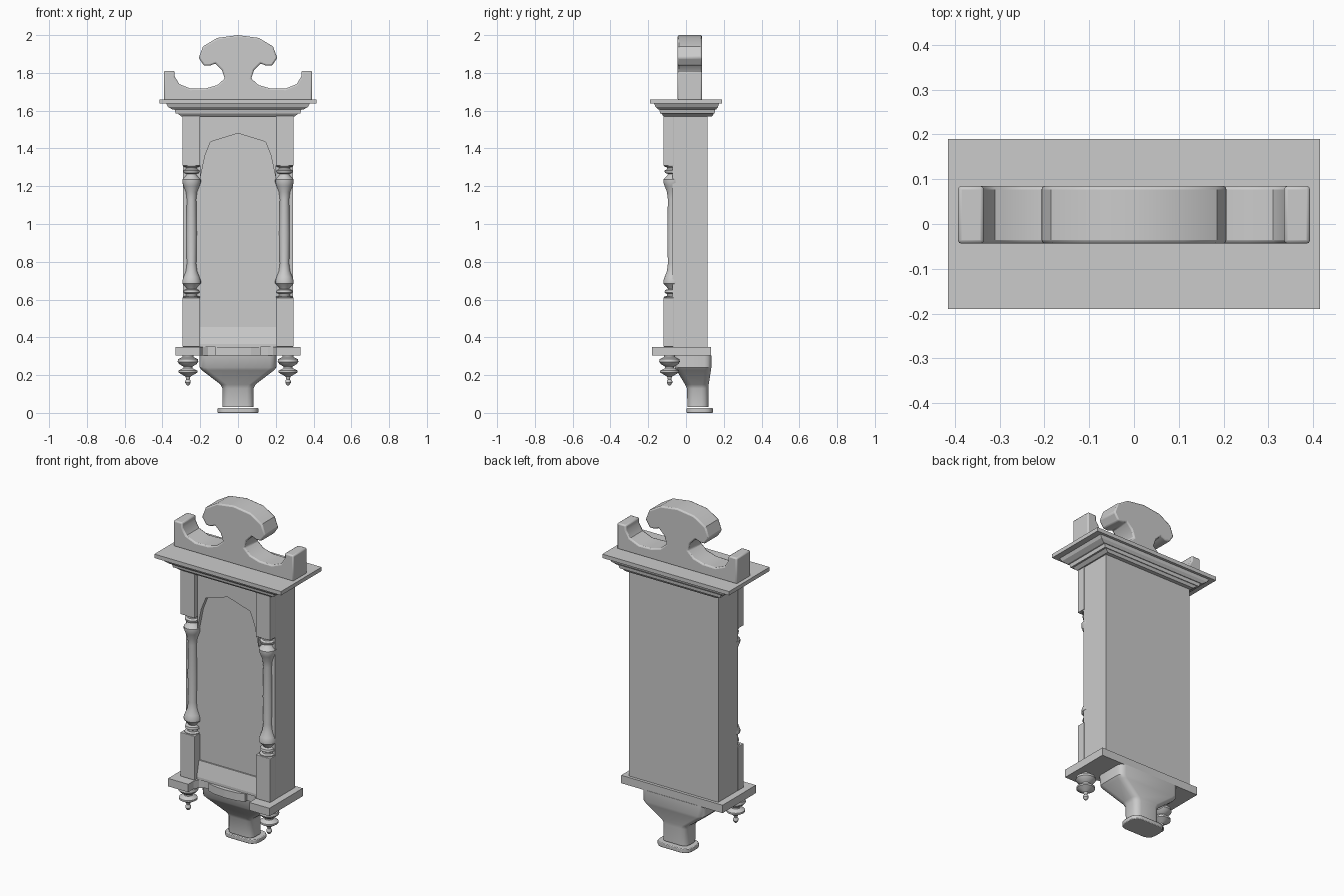
import bpy, bmesh, math

if "Cube" in bpy.data.objects:
    bpy.data.objects.remove(bpy.data.objects["Cube"])


def finish(name, bm, smooth=False, bevel=0):
    bmesh.ops.recalc_face_normals(bm, faces=bm.faces[:])
    me = bpy.data.meshes.new(name)
    bm.to_mesh(me)
    bm.free()
    ob = bpy.data.objects.new(name, me)
    bpy.context.collection.objects.link(ob)
    if bevel:
        m = ob.modifiers.new("bevel", 'BEVEL')
        m.width, m.segments, m.limit_method = bevel, 2, 'ANGLE'
        m.angle_limit = math.radians(40)
    if smooth:
        bpy.context.view_layer.objects.active = ob
        ob.select_set(True)
        bpy.ops.object.shade_smooth_by_angle(angle=math.radians(35))
        ob.select_set(False)
    return ob


def loft(name, rings, **kw):
    """Skin a list of equal-length point loops and cap both ends."""
    bm = bmesh.new()
    vs = [[bm.verts.new(p) for p in r] for r in rings]
    n = len(vs[0])
    for a, b in zip(vs, vs[1:]):
        for i in range(n):
            bm.faces.new((a[i], a[(i + 1) % n], b[(i + 1) % n], b[i]))
    bm.faces.new(vs[0])
    bm.faces.new(vs[-1])
    return finish(name, bm, **kw)


def rect(x0, x1, y0, y1, z, c=0):
    """Rectangle loop, with optional rounded corners of size c."""
    if not c:
        return [(x0, y0, z), (x1, y0, z), (x1, y1, z), (x0, y1, z)]
    pts = []
    for cx, cy, a in ((x1 - c, y1 - c, 0), (x0 + c, y1 - c, 90),
                      (x0 + c, y0 + c, 180), (x1 - c, y0 + c, 270)):
        for k in range(4):
            t = math.radians(a + 30 * k)
            pts.append((cx + c * math.cos(t), cy + c * math.sin(t), z))
    return pts


def box(name, x0, x1, y0, y1, z0, z1, **kw):
    return loft(name, [rect(x0, x1, y0, y1, z) for z in (z0, z1)], **kw)


def turned(name, x, y, profile, n=20):
    """Lathe a (radius, z) profile about a vertical axis."""
    return loft(name, [[(x + r * math.cos(2 * math.pi * i / n),
                         y + r * math.sin(2 * math.pi * i / n), z)
                        for i in range(n)] for r, z in profile], smooth=True)


def mirrored(half):
    """Complete a half profile that begins on the centre line."""
    return half + [(-x, v) for x, v in reversed(half) if x > 0]


def plate(name, pts, y0, y1, **kw):
    return loft(name, [[(x, y, z) for x, z in pts] for y in (y0, y1)], **kw)


# Case
box("case", -.292, .292, -.072, .115, .35, 1.575)

# Arched front board and sloping sill
arch = [(0, 1.48), (.145, 1.435), (.175, 1.36), (.2, 1.24), (.2, 1.575)]
plate("arch_board", mirrored(arch), -.095, -.07)
loft("sill", [[(x, -.07, .35), (x, -.10, .35), (x, -.10, .365), (x, -.08, .455),
               (x, -.07, .455)] for x in (-.2, .2)])

# Stepped cornice: (height, inset)
steps = [(1.57, .115), (1.585, .095), (1.585, .085), (1.605, .08), (1.605, .07),
         (1.62, .045), (1.637, .035), (1.637, 0), (1.66, 0)]
loft("cornice", [rect(d - .415, .415 - d, -.19 + .62 * d, .19 - .45 * d, z)
                 for z, d in steps])

# Scrolled pediment
crest = [(0, 2.0), (.11, 1.985), (.185, 1.94), (.208, 1.88), (.18, 1.838),
         (.15, 1.838), (.12, 1.85), (.085, 1.815), (.07, 1.77), (.11, 1.735),
         (.17, 1.718), (.25, 1.716), (.31, 1.74), (.335, 1.78), (.335, 1.81),
         (.393, 1.81), (.393, 1.655)]
plate("pediment", mirrored(crest), -.044, .085, smooth=True, bevel=.008)

# Base shelf with forward corners and a bowed centre
front = [(0, -.125), (.07, -.12), (.12, -.105), (.12, -.085), (.16, -.085),
         (.185, -.10), (.2, -.13), (.2, -.18), (.332, -.18), (.332, .132)]
loft("base_shelf", [[(x, y, z) for x, y in mirrored(front)] for z in (.303, .35)])

# Bottom bracket: (height, half width, front y, back y)
neck = [(.03, .083, .008, .118), (.13, .083, .005, .118), (.15, .092, -.005, .12),
        (.225, .19, -.05, .132), (.24, .203, -.06, .134), (.305, .203, -.07, .134)]
loft("bracket", [rect(-w, w, a, b, z, .035) for z, w, a, b in neck], smooth=True)
loft("bracket_foot", [rect(-.108, .108, .002, .142, z, .045) for z in (0, .025)],
     smooth=True, bevel=.004)

# Corner posts, turned columns and drop finials on both sides
lower = [(.045, .60), (.045, .615), (.03, .62), (.03, .63), (.043, .637),
         (.04, .65), (.024, .655), (.03, .665), (.049, .685), (.049, .70),
         (.042, .72), (.03, .75), (.025, .79), (.028, .95)]
upper = [(r, 1.92 - z) for r, z in reversed(lower[:-1])]
drop = [(.028, .305), (.03, .295), (.052, .285), (.055, .27), (.045, .258),
        (.024, .245), (.024, .237), (.05, .224), (.05, .214), (.03, .202),
        (.013, .192), (.009, .178), (.014, .172), (.015, .160), (.009, .15),
        (.004, .146)]
for side, s in (("left", -1), ("right", 1)):
    a, b = sorted((s * .2, s * .295))
    box(side + "_upper_post", a, b, -.12, -.065, 1.31, 1.575, bevel=.003)
    box(side + "_lower_post", a, b, -.12, -.065, .35, .61, bevel=.003)
    turned(side + "_column", s * .246, -.071, lower + upper)
    turned(side + "_drop_finial", s * .265, -.087, drop)
